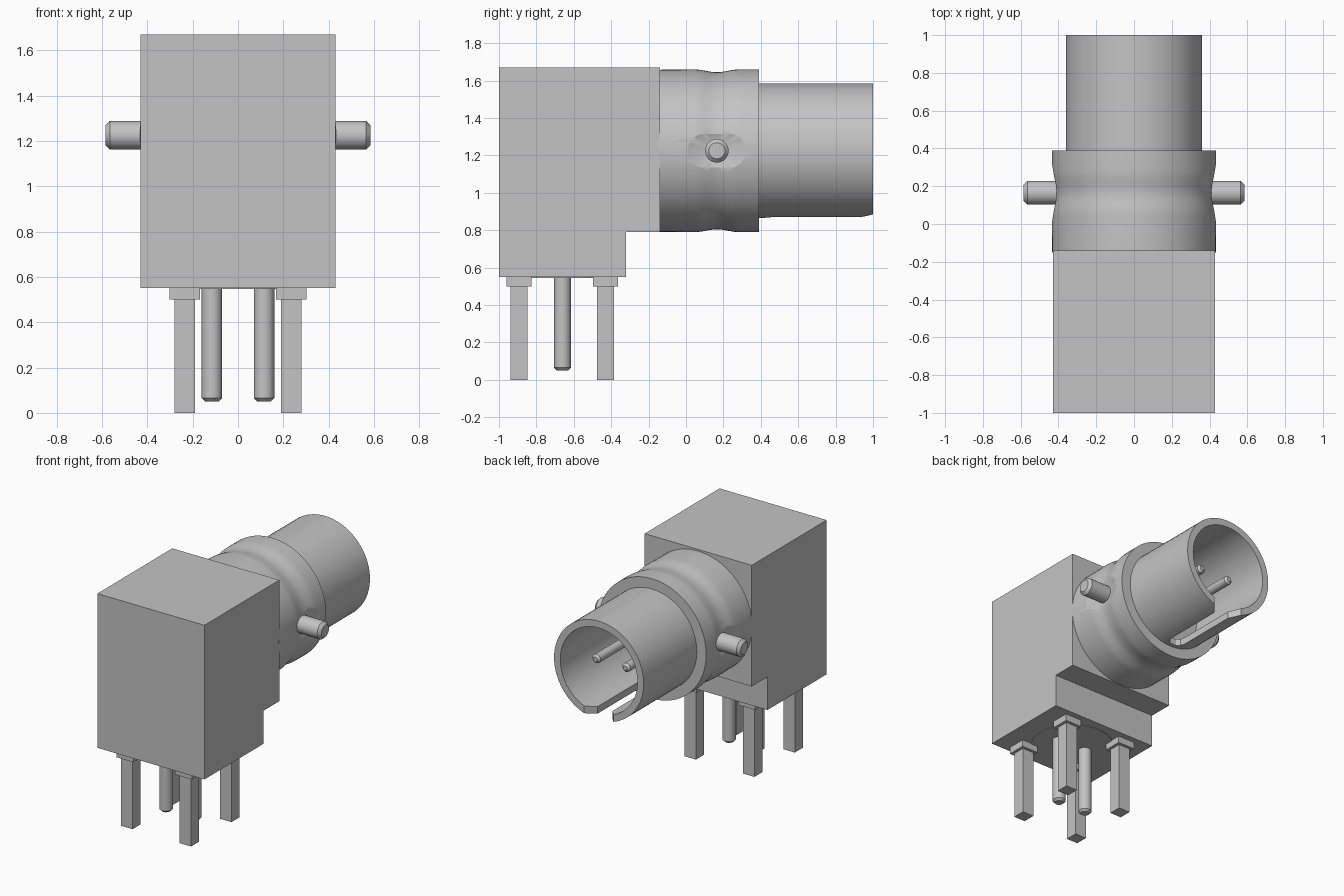
import bpy, bmesh
from math import pi, cos, radians
from mathutils import Matrix, Vector

if "Cube" in bpy.data.objects:
    bpy.data.objects.remove(bpy.data.objects["Cube"], do_unlink=True)

grey = bpy.data.materials.new("plain_grey")
grey.use_nodes = True
grey.diffuse_color = (0.55, 0.55, 0.55, 1)
grey.node_tree.nodes["Principled BSDF"].inputs["Base Color"].default_value = (0.55, 0.55, 0.55, 1)

ALONG_X = Matrix.Rotation(pi / 2, 4, 'Y')
ALONG_Y = Matrix.Rotation(-pi / 2, 4, 'X')
ALONG_Z = Matrix.Identity(4)


def finish(name, bm):
    bmesh.ops.recalc_face_normals(bm, faces=bm.faces)
    mesh = bpy.data.meshes.new(name)
    bm.to_mesh(mesh)
    bm.free()
    mesh.materials.append(grey)
    obj = bpy.data.objects.new(name, mesh)
    bpy.context.collection.objects.link(obj)
    return obj


def smooth(obj):
    bpy.ops.object.select_all(action='DESELECT')
    obj.select_set(True)
    bpy.context.view_layer.objects.active = obj
    bpy.ops.object.shade_smooth_by_angle(angle=radians(30))


def lathe(name, profile, axis, loc=(0, 0, 0), steps=32):
    """Revolve (radius, height) points; both ends lie on the axis."""
    bm = bmesh.new()
    verts = [bm.verts.new((r, 0, h)) for r, h in profile]
    edges = [bm.edges.new(pair) for pair in zip(verts, verts[1:])]
    bmesh.ops.spin(bm, geom=verts + edges, cent=(0, 0, 0), axis=(0, 0, 1),
                   angle=2 * pi, steps=steps, use_merge=True)
    bmesh.ops.remove_doubles(bm, verts=bm.verts, dist=0.0001)
    bm.transform(Matrix.Translation(loc) @ axis)
    obj = finish(name, bm)
    smooth(obj)
    return obj


def rod(name, r, start, end, bevel, axis, loc):
    """Round pin with a chamfered tip at its end height."""
    s = 1 if end > start else -1
    return lathe(name, [(0, start), (r, start), (r, end - s * bevel),
                        (r - bevel, end), (0, end)], axis, loc)


def prism(name, outline, vector):
    """Extrude a flat outline along a vector."""
    bm = bmesh.new()
    face = bm.faces.new([bm.verts.new(p) for p in outline])
    new = bmesh.ops.extrude_face_region(bm, geom=[face], use_keep_orig=True)["geom"]
    bmesh.ops.translate(bm, vec=Vector(vector),
                        verts=[v for v in new if isinstance(v, bmesh.types.BMVert)])
    return finish(name, bm)


def box(name, loc, size):
    bm = bmesh.new()
    bmesh.ops.create_cube(bm, size=1, matrix=Matrix.Translation(loc) @ Matrix.Diagonal((*size, 1)))
    return finish(name, bm)


def cut(obj, cutter):
    cutter.hide_render = True
    mod = obj.modifiers.new("cut", 'BOOLEAN')
    mod.operation, mod.solver, mod.object = 'DIFFERENCE', 'EXACT', cutter
    bpy.ops.object.select_all(action='DESELECT')
    obj.select_set(True)
    bpy.context.view_layer.objects.active = obj
    bpy.ops.object.modifier_apply(modifier=mod.name)
    bpy.data.objects.remove(cutter, do_unlink=True)


AXIS_Z = 1.225   # height of the barrel axis
PIN_Y = 0.165    # bayonet pins and groove

# Housing with a stepped underside
side = [(-1, 0.55), (-0.32, 0.55), (-0.32, 0.79), (-0.14, 0.79), (-0.14, 1.67), (-1, 1.67)]
prism("housing", [(-0.43, y, z) for y, z in side], (0.86, 0, 0))

# Barrel: grooved shoulder, thinner sleeve and hollow bore
groove = [(0.435 - 0.0075 * (1 + cos(pi * t / 6)), PIN_Y + 0.12 * t / 6) for t in range(-6, 7)]
barrel = lathe("barrel", [(0, -0.15), (0.433, -0.15)] + groove +
               [(0.435, 0.39), (0.36, 0.39), (0.36, 1), (0.31, 1), (0.31, 0.3), (0, 0.3)],
               ALONG_Y, (0, 0, AXIS_Z), 72)

# Key slot under the sleeve: rounded inner end, flared mouth
half = [(0.025, 0.42), (0.05, 0.435), (0.06, 0.47), (0.06, 0.93), (0.118, 1), (0.118, 1.1)]
outline = half + [(-x, y) for x, y in reversed(half)]
cut(barrel, prism("slot_cutter", [(x, y, 0.8) for x, y in outline], (0, 0, 0.3)))

# Conical spot faces with bayonet pins on both sides
for s, label in ((1, "left"), (-1, "right")):
    cone = [(0, s * 0.4), (0.06, s * 0.4), (0.2, s * 0.45), (0, s * 0.45)]
    cut(barrel, lathe("spot_cutter", cone, ALONG_X, (0, PIN_Y, AXIS_Z), 48))
    rod("bayonet_pin_" + label, 0.063, s * 0.36, s * 0.585, 0.02, ALONG_X, (0, PIN_Y, AXIS_Z))
smooth(barrel)

# Contacts inside the bore and solder pins below
for s, label in ((1, "left"), (-1, "right")):
    rod("contact_" + label, 0.032, 0.28, 0.87, 0.015, ALONG_Y, (s * 0.12, 0, AXIS_Z))
    rod("solder_pin_" + label, 0.045, 0.57, 0.05, 0.015, ALONG_Z, (s * 0.115, -0.66, 0))

# Round insert on the underside
lathe("base_insert", [(0, 0.56), (0.28, 0.56), (0.28, 0.546), (0, 0.546)],
      ALONG_Z, (0, -0.66, 0), 48)

# Four square mounting legs with collars
for x, xl in ((0.235, "left"), (-0.235, "right")):
    for y, yl in ((-0.893, "front"), (-0.43, "back")):
        box(f"leg_{yl}_{xl}", (x, y, 0.26), (0.092, 0.092, 0.52))
        box(f"leg_collar_{yl}_{xl}", (x, y, 0.53), (0.135, 0.135, 0.06))
